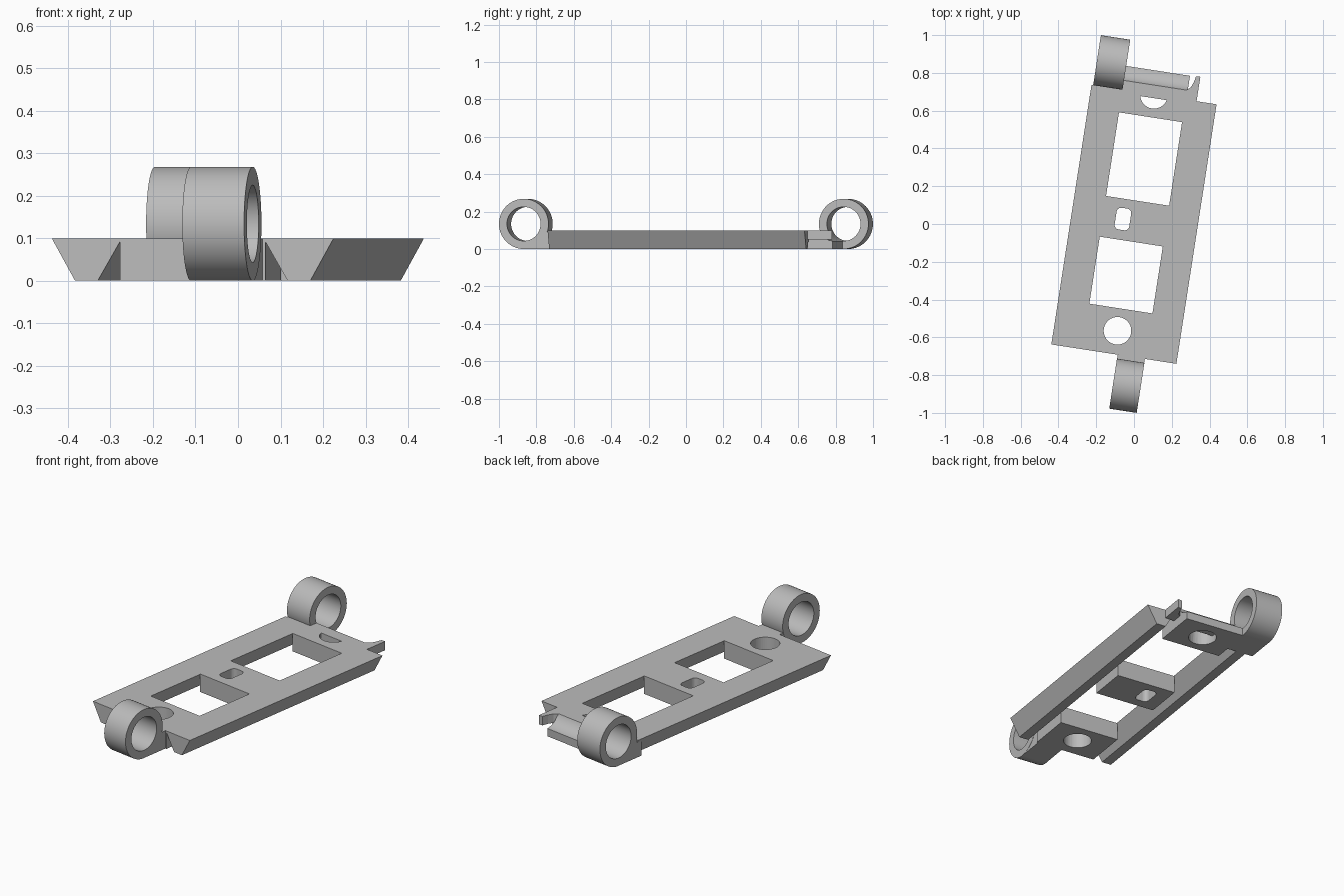
import bpy, bmesh, math
from mathutils import Matrix

if "Cube" in bpy.data.objects:
    bpy.data.objects.remove(bpy.data.objects["Cube"])

TILT = Matrix.Rotation(math.radians(-8.8), 4, 'Z')   # plate lies slightly turned
H = 0.099                                            # plate thickness
R_OUT, R_IN, RING_Z = 0.134, 0.091, 0.134
FRONT_V, BACK_V = -0.852, 0.827                      # ring axis positions

grey = bpy.data.materials.new("grey")
grey.diffuse_color = (0.5, 0.5, 0.5, 1)
grey.use_nodes = True
grey.node_tree.nodes["Principled BSDF"].inputs["Base Color"].default_value = grey.diffuse_color

# maps a 2D profile point plus a depth to 3D, by extrusion axis
PLACE = {'x': lambda a, b, d: (d, a, b),
         'y': lambda a, b, d: (a, d, b),
         'z': lambda a, b, d: (a, b, d)}


def finish(name, bm):
    bmesh.ops.recalc_face_normals(bm, faces=bm.faces)
    bm.transform(TILT)
    me = bpy.data.meshes.new(name)
    bm.to_mesh(me)
    bm.free()
    me.materials.append(grey)
    ob = bpy.data.objects.new(name, me)
    bpy.context.collection.objects.link(ob)
    return ob


def prism(name, pts, axis, lo, hi):
    bm = bmesh.new()
    a = [bm.verts.new(PLACE[axis](*p, lo)) for p in pts]
    b = [bm.verts.new(PLACE[axis](*p, hi)) for p in pts]
    bm.faces.new(a)
    bm.faces.new(b)
    for i in range(len(pts)):
        j = (i + 1) % len(pts)
        bm.faces.new((a[i], a[j], b[j], b[i]))
    return finish(name, bm)


def arc(cx, cy, r, a0, a1, n):
    return [(cx + r * math.cos(math.radians(a0 + (a1 - a0) * i / n)),
             cy + r * math.sin(math.radians(a0 + (a1 - a0) * i / n))) for i in range(n + 1)]


def box(u0, u1, v0, v1):
    return [(u0, v0), (u1, v0), (u1, v1), (u0, v1)]


def cut(ob, pts, lo=-0.1, hi=0.2):
    cutter = prism(ob.name + "_cutter", pts, 'z', lo, hi)
    cutter.hide_render = True
    cutter.hide_viewport = True
    m = ob.modifiers.new("cut", 'BOOLEAN')
    m.operation = 'DIFFERENCE'
    m.solver = 'EXACT'
    m.object = cutter


def smooth(ob):
    bpy.ops.object.select_all(action='DESELECT')
    ob.select_set(True)
    bpy.context.view_layer.objects.active = ob
    bpy.ops.object.shade_smooth_by_angle(angle=math.radians(30))


def ring(name, v, u0, u1, n=64):
    bm = bmesh.new()
    loops = []
    for r, u in ((R_OUT, u0), (R_OUT, u1), (R_IN, u1), (R_IN, u0)):
        loops.append([bm.verts.new((u, *p)) for p in arc(v, RING_Z, r, 0, 360, n)[:-1]])
    for k in range(4):
        p, q = loops[k], loops[(k + 1) % 4]
        for i in range(n):
            j = (i + 1) % n
            bm.faces.new((p[i], p[j], q[j], q[i]))
    smooth(finish(name, bm))


# side rails with dovetail section
for side, s in (("left", -1), ("right", 1)):
    prism(side + "_rail", [(s * 0.335, H), (s * 0.169, H), (s * 0.226, 0), (s * 0.28, 0)],
          'y', -0.697, 0.693)

# front bar with round hole
front_bar = prism("front_bar", box(-0.173, 0.173, -0.697, -0.453), 'z', 0, H)
cut(front_bar, arc(0, -0.572, 0.073, 0, 360, 48)[:-1])

# middle bar with rounded slot
middle_bar = prism("middle_bar", box(-0.173, 0.173, -0.094, 0.124), 'z', 0, H)
slot = []
for sx, sy, a in ((1, 1, 0), (-1, 1, 90), (-1, -1, 180), (1, -1, 270)):
    slot += arc(-0.062 + sx * 0.015, 0.017 + sy * 0.034, 0.024, a, a + 90, 6)
cut(middle_bar, slot)

# back bar: cradle hollow along its outer edge
dz = H - RING_Z
a_top = 180 + math.degrees(math.asin(-dz / R_IN))
hollow = arc(BACK_V, RING_Z, R_IN, a_top, 266, 16)
back_bar = prism("back_bar", [(0.572, 0), (0.82, 0)] + hollow[::-1] + [(0.572, H)],
                 'x', -0.173, 0.173)
# round pocket from below, opening only partly through the top
cut(back_bar, arc(0, 0.692, 0.073, 0, 360, 48)[:-1], -0.1, 0.04)
cut(back_bar, arc(0, 0.692, 0.073, 194, 346, 24))
smooth(back_bar)

# hooked fin at the back corner
prism("corner_fin", [(0.168, 0.69), (0.228, 0.69), (0.228, 0.824), (0.205, 0.822),
                     (0.198, 0.79), (0.187, 0.762), (0.168, 0.744)], 'z', 0.05, H)

# hinge rings
ring("front_ring", FRONT_V, 0.02, 0.167)
ring("back_ring", BACK_V, -0.326, -0.169)

# arms joining the rings to the plate, hollowed along the bore
arm = arc(BACK_V, RING_Z, R_IN + 0.002, a_top, 270, 12)
prism("back_arm", [(0.66, 0), (BACK_V, 0)] + arm[::-1] + [(0.66, H)], 'x', -0.325, -0.17)
arm = arc(FRONT_V, RING_Z, R_IN + 0.002, 270, 540 - a_top, 12)
prism("front_arm", [(-0.69, 0), (FRONT_V, 0)] + arm + [(-0.69, H)], 'x', 0.021, 0.166)
